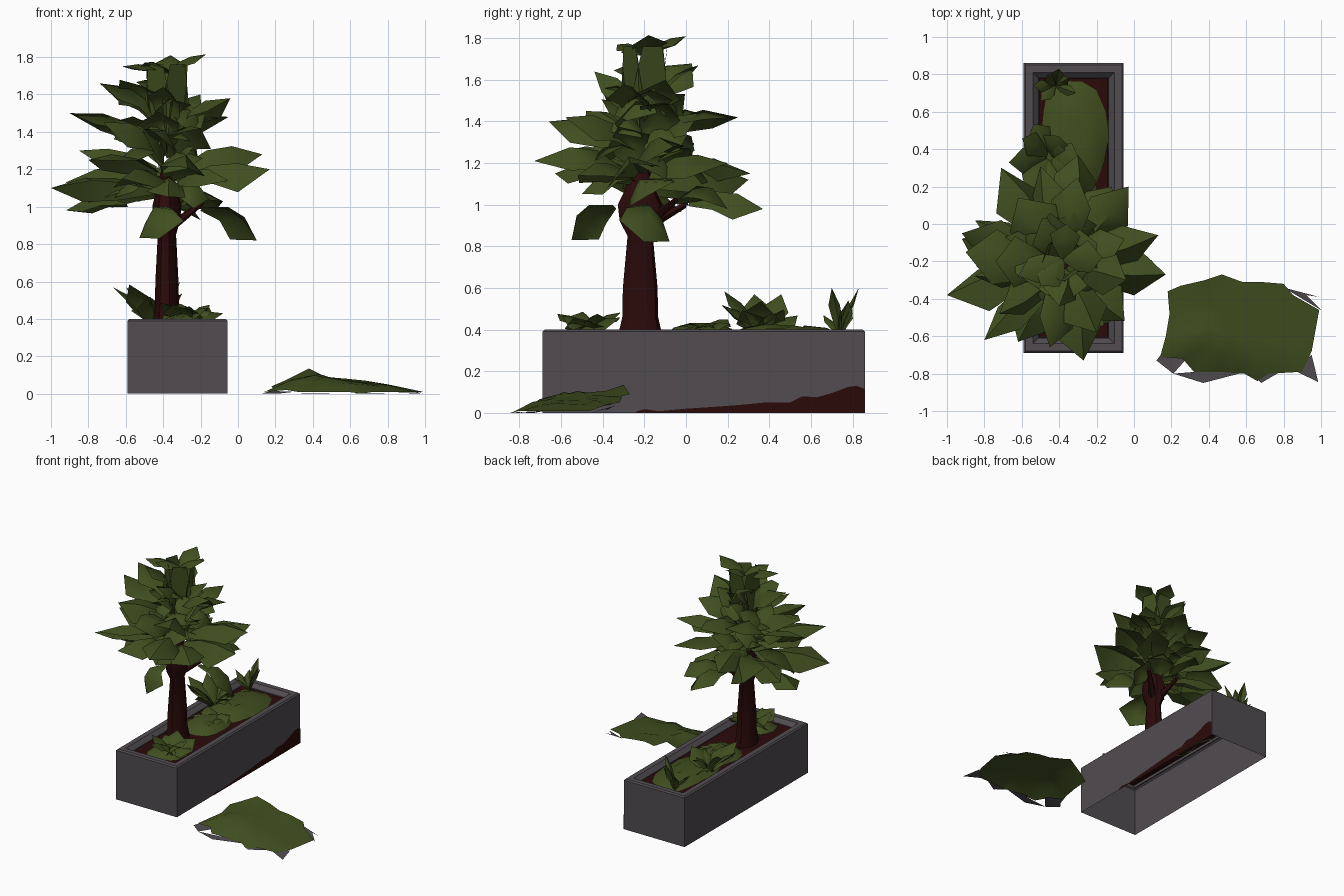
import bpy, bmesh, math, random
from mathutils import Vector

if "Cube" in bpy.data.objects:
    bpy.data.objects.remove(bpy.data.objects["Cube"])

random.seed(4)
R = random.uniform


def mat(name, c):
    m = bpy.data.materials.new(name)
    m.diffuse_color = (*c, 1)
    m.use_nodes = True
    m.node_tree.nodes["Principled BSDF"].inputs["Base Color"].default_value = m.diffuse_color
    return m


GREEN = mat("leaf green", (0.052, 0.077, 0.014))
BROWN = mat("dark brown", (0.024, 0.003, 0.003))
GREY = mat("stone grey", (0.082, 0.072, 0.081))


def finish(bm, name, m, angle=40):
    me = bpy.data.meshes.new(name)
    bm.to_mesh(me)
    bm.free()
    ob = bpy.data.objects.new(name, me)
    bpy.context.collection.objects.link(ob)
    me.materials.append(m)
    bpy.ops.object.select_all(action='DESELECT')
    ob.select_set(True)
    bpy.context.view_layer.objects.active = ob
    bpy.ops.object.shade_smooth_by_angle(angle=math.radians(angle))
    return ob


def loft(bm, rings, cap0=False, cap1=False):
    vs = [[bm.verts.new(p) for p in r] for r in rings]
    n = len(vs[0])
    for a, b in zip(vs, vs[1:]):
        for i in range(n):
            j = (i + 1) % n
            bm.faces.new((a[i], a[j], b[j], b[i]))
    if cap0:
        bm.faces.new(vs[0][::-1])
    if cap1:
        bm.faces.new(vs[-1])


def leaf(bm, base, tip, width, arc=0.06, fold=0.25, roll=0.0):
    """Folded pointed blade from base to tip, bowed upward by arc."""
    base, tip = Vector(base), Vector(tip)
    d = (tip - base).normalized()
    side = d.cross(Vector((0, 0, 1)))
    if side.length < 0.05:
        side = Vector((1, 0, 0))
    side.normalize()
    up = side.cross(d)
    side, up = (side * math.cos(roll) + up * math.sin(roll),
                up * math.cos(roll) - side * math.sin(roll))
    rows = []
    for t, w in ((0, .2), (.35, .75), (.65, 1.0), (1, .0)):
        c = base.lerp(tip, t) + up * arc * 4 * t * (1 - t)
        if w == 0:
            rows.append([bm.verts.new(c)])
            continue
        h = width * w / 2
        rows.append([bm.verts.new(c + side * s * h * R(.8, 1.15) - up * abs(s) * h * fold * R(1.2, 2))
                     for s in (-1, 0, 1)])
    for a, b in zip(rows, rows[1:]):
        for k in (0, 1):
            if len(b) == 3:
                bm.faces.new((a[k], a[k + 1], b[k + 1], b[k]))
            else:
                bm.faces.new((a[k], a[k + 1], b[0]))


# planter trough: open-bottomed shell with sloped inner lip
def rect(inset, z):
    x0, x1, y0, y1 = -.59 + inset, -.055 - inset, -.69 + inset, .86 - inset
    return [(x0, y0, z), (x1, y0, z), (x1, y1, z), (x0, y1, z)]


bm = bmesh.new()
loft(bm, [rect(0, 0), rect(0, .39), rect(.01, .4), rect(.05, .4), rect(.08, .37), rect(.085, .34)])
finish(bm, "planter", GREY, 30)

# soil sheet
bm = bmesh.new()
bm.faces.new([bm.verts.new(p) for p in rect(.083, .365)])
finish(bm, "soil", BROWN)

# mud stain rising along the right side of the planter
bm = bmesh.new()
prof = [(-.24, .006), (-.2, .018), (-.13, .008), (0, .02), (.15, .03), (.28, .04), (.38, .05), (.5, .05),
        (.56, .08), (.63, .075), (.7, .095), (.78, .125), (.82, .13), (.858, .115)]
bm.faces.new([bm.verts.new((-.052, y, z)) for y, z in [(-.24, .001), (.858, .001)] + prof[::-1]])
finish(bm, "mud_stain", BROWN)

# trunk with knobby crown
AX, AY = -.38, -.22
bm = bmesh.new()
rings = []
for z, rx, ry in ((.365, .08, .11), (.46, .066, .088), (.6, .063, .085), (.85, .05, .062), (.92, .07, .1),
                  (1.0, .08, .11), (1.06, .065, .08), (1.2, .03, .03)):
    rings.append([(AX + rx * math.cos(a), AY + ry * math.sin(a), z)
                  for a in [i * math.tau / 8 + .2 for i in range(8)]])
loft(bm, rings, False, True)
# side branches
for tip in ((-.19, -.05, 1.02), (-.42, 0, 1.0)):
    p, q = Vector((AX, AY, .88)), Vector(tip)
    u = Vector((0, 0, 1))
    s = (q - p).cross(u).normalized()
    loft(bm, [[c + (s * math.cos(a) + u * math.sin(a)) * r for a in [i * math.tau / 5 for i in range(5)]]
              for c, r in ((p, .035), (p.lerp(q, .5), .025), (q, .015))], True, True)
finish(bm, "trunk", BROWN)

# foliage: main leaves by tip position, lower tier to upper tier
tips = [(-.92, -.08, .98), (.10, -.2, .82), (-.3, .37, .98), (-.42, -.55, .83), (-.12, .2, .98), (-.85, .02, 1.06),
        (-1.0, -.38, 1.1), (-.92, -.05, 1.13), (-.71, .3, 1.12), (-.5, .31, 1.15), (-.03, .2, 1.2),
        (.17, -.27, 1.2), (.13, -.06, 1.28), (-.05, -.52, 1.14), (-.27, -.73, 1.21), (-.62, -.63, 1.15),
        (-.8, -.62, 1.25), (-.85, -.28, 1.3), (-.9, -.15, 1.5), (-.62, .14, 1.42), (-.3, .25, 1.42),
        (-.05, -.08, 1.48), (-.04, -.3, 1.58), (-.2, -.58, 1.42), (-.45, -.66, 1.4), (-.72, -.48, 1.45),
        (-.74, -.2, 1.66), (-.45, .06, 1.67), (-.4, -.44, 1.64), (-.2, -.1, 1.6)]
bm = bmesh.new()
for x, y, z in tips:
    f = .12 if z > 1.05 else .4
    base = (AX + (x - AX) * f, AY + (y - AY) * f, 1.03 + max(z - 1.0, -.05) * .62)
    leaf(bm, base, (x, y, z), R(.2, .29), R(.05, .1), .42, R(-.6, .6))
# steep inner leaves filling the crown, alternately rising and drooping
for i in range(28):
    a, z = i * 2.4, 1.1 + i * .016
    r = R(.24, .36) * (1 - i * .012)
    dz = R(.08, .2) if i % 2 else R(-.15, -.04)
    leaf(bm, (AX + .04 * math.cos(a), AY + .02 + .04 * math.sin(a), z),
         (AX - .02 + r * math.cos(a), AY + .03 + r * math.sin(a), z + dz),
         R(.19, .27), .06, .35, R(-.7, .7))
# upright top funnel and its spreading tips
for i in range(5):
    a = i * math.tau / 5 + .3
    c, s = math.cos(a), math.sin(a)
    t = Vector((-s, c, 0))
    lo, hi = Vector((AX + .06 * c, AY + .02 + .06 * s, 1.36)), Vector((AX + .1 * c, AY + .03 + .1 * s, 1.76))
    rows = [[bm.verts.new(p + t * w * k) for k in (-1, 1)] for p, w in ((lo, .05), (lo.lerp(hi, .5), .085), (hi, .05))]
    for p, q in zip(rows, rows[1:]):
        bm.faces.new((p[0], p[1], q[1], q[0]))
for x, y, z in ((-.62, -.28, 1.75), (-.17, -.18, 1.815), (-.36, 0, 1.81), (-.5, -.33, 1.77)):
    leaf(bm, (AX, AY + .03, 1.72), (x, y, z), .17, .025, .25)
finish(bm, "tree_leaves", GREEN, 60)


def mound(bm, cx, cy, rx, ry, z, h, n=14):
    rings = []
    for f, k in ((1, 0), (.7, .7), (.35, 1)):
        ring = []
        for i in range(n):
            a, j = i * math.tau / n, R(.92, 1.08) * f
            c, s = math.cos(a), math.sin(a)
            g = (abs(c) ** 4 + abs(s) ** 4) ** (-1 / 4)
            ring.append((cx + rx * j * c * g, cy + ry * j * s * g, z + h * k * R(.75, 1.2)))
        rings.append(ring)
    loft(bm, rings, False, True)


# moss and small plants in the planter
bm = bmesh.new()
mound(bm, -.32, .47, .18, .29, .36, .06)
mound(bm, -.33, .08, .16, .19, .36, .06)
mound(bm, -.29, -.48, .14, .11, .36, .06)
finish(bm, "moss", GREEN, 60)


def plant(bm, c, n, reach, height, width, lean=(0, 0)):
    for i in range(n):
        a = i * 2.4
        k = R(.6, 1)
        leaf(bm, c, (c[0] + lean[0] + reach * k * math.cos(a), c[1] + lean[1] + reach * k * math.sin(a),
                     c[2] + height * R(.4, 1)), width, .03, .3, R(-.4, .4))


bm = bmesh.new()
plant(bm, (-.45, .36, .37), 9, .2, .22, .15, (-.04, 0))
plant(bm, (-.3, .1, .38), 5, .16, .08, .13)
plant(bm, (-.27, -.47, .38), 9, .2, .11, .16)
finish(bm, "low_plants", GREEN, 60)

# spiky grass tuft at the back
bm = bmesh.new()
for x, y, z in ((-.31, .7, .6), (-.4, .83, .6), (-.54, .74, .5), (-.35, .78, .54), (-.5, .66, .47), (-.46, .8, .5)):
    leaf(bm, (-.42, .74, .37), (x, y, z), .07, .015, .3)
finish(bm, "grass_tuft", GREEN, 50)

# loose moss patch on the ground, raised at its back corner
edge = [(.99, -.46, .01), (.85, -.38, .04), (.80, -.32, .05), (.68, -.31, .07), (.58, -.31, .08), (.47, -.27, .09),
        (.38, -.30, .135), (.25, -.33, .07), (.18, -.36, .04), (.19, -.48, .02), (.17, -.6, .02), (.14, -.71, .01),
        (.26, -.72, .02), (.32, -.79, .01), (.45, -.79, .01), (.59, -.80, .01), (.66, -.84, 0), (.72, -.80, .01),
        (.9, -.79, .01), (.95, -.68, .01)]
bm = bmesh.new()
mid = Vector((.53, -.54, .085))
loft(bm, [edge] + [[(*Vector(p).lerp(mid, f).xy, p[2] * (1 - k) + (.115 - .06 * p[0]) * k + R(-.006, .006))
                    for p in edge] for f, k in ((.35, .65), (.7, .95))], False, True)
bmesh.ops.recalc_face_normals(bm, faces=bm.faces)
if sum(f.normal.z for f in bm.faces) < 0:
    bmesh.ops.reverse_faces(bm, faces=bm.faces)
finish(bm, "ground_moss", GREEN, 60)

# grey stone edges peeking out under the moss patch
bm = bmesh.new()
for tri in (((.8, -.34, .035), (1.0, -.46, 0), (.92, -.38, .02)), ((.12, -.73, 0), (.21, -.8, 0), (.3, -.7, .01)),
            ((.21, -.8, 0), (.37, -.85, 0), (.46, -.78, .005)), ((.37, -.85, 0), (.6, -.79, .005), (.42, -.76, .005)),
            ((.62, -.79, .003), (.68, -.85, 0), (.8, -.78, .003)), ((.85, -.78, .005), (.985, -.845, 0), (.95, -.7, .008)),
            ((.12, -.73, 0), (.3, -.7, .01), (.18, -.65, .015)), ((.8, -.34, .035), (.92, -.38, .02), (.99, -.39, .01))):
    f = bm.faces.new([bm.verts.new(p) for p in tri])
    f.normal_update()
    if f.normal.z < 0:
        f.normal_flip()
finish(bm, "ground_stone", GREY)
